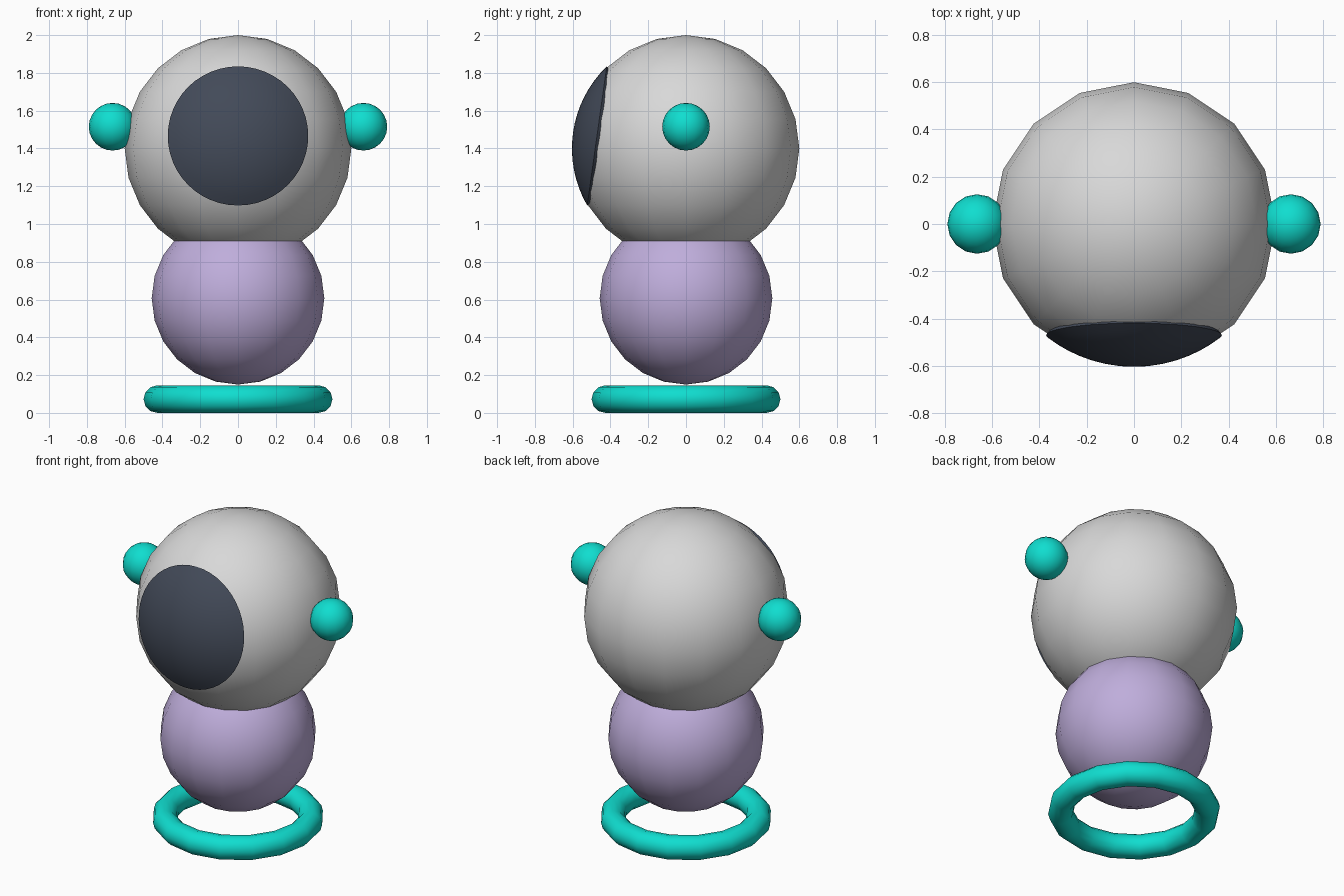
import bpy, bmesh, math
from mathutils import Matrix

if "Cube" in bpy.data.objects:
    bpy.data.objects.remove(bpy.data.objects["Cube"])


def material(name, rgb):
    m = bpy.data.materials.new(name)
    m.diffuse_color = (*rgb, 1)
    m.use_nodes = True
    m.node_tree.nodes["Principled BSDF"].inputs["Base Color"].default_value = m.diffuse_color
    return m


grey = material("light_grey", (0.69, 0.69, 0.69))
purple = material("lavender", (0.52, 0.42, 0.71))
teal = material("teal", (0.005, 0.73, 0.63))
dark = material("dark_slate", (0.055, 0.068, 0.098))


def finish(ob, name, mat):
    ob.name = name
    ob.data.materials.append(mat)
    for p in ob.data.polygons:
        p.use_smooth = True
    return ob


def ball(name, loc, r, mat):
    bpy.ops.mesh.primitive_uv_sphere_add(segments=16, ring_count=12, radius=r, location=loc)
    return finish(bpy.context.object, name, mat)


HEAD_Z, HEAD_R = 1.4, 0.6

# Head, body and ears
ball("head", (0, 0, HEAD_Z), HEAD_R, grey)
ball("body", (0, 0, 0.607), 0.457, purple)
for side, x in (("left", -0.664), ("right", 0.664)):
    ball(side + "_ear", (x, 0, 1.515), 0.126, teal)

# Base ring
bpy.ops.mesh.primitive_torus_add(location=(0, 0, 0.073), major_segments=16, minor_segments=12,
                                 major_radius=0.427, minor_radius=0.073)
finish(bpy.context.object, "base_ring", teal)

# Visor: a thin spherical cap hugging the head, tilted slightly upward
SEGS, RINGS, CAP = 48, 8, math.radians(38)
bm = bmesh.new()
profile = [(0.604, CAP * i / RINGS) for i in range(1, RINGS + 1)] + [(0.58, CAP)]
loops = []
for r, a in profile:
    loops.append([bm.verts.new((r * math.sin(a) * math.cos(t), r * math.sin(a) * math.sin(t), r * math.cos(a)))
                  for t in (2 * math.pi * k / SEGS for k in range(SEGS))])
apex = bm.verts.new((0, 0, 0.604))
for k in range(SEGS):
    n = (k + 1) % SEGS
    bm.faces.new((apex, loops[0][k], loops[0][n]))
    for a, b in zip(loops, loops[1:]):
        bm.faces.new((a[k], b[k], b[n], a[n]))
bm.transform(Matrix.Translation((0, 0, HEAD_Z)) @ Matrix.Rotation(math.radians(82), 4, 'X'))
mesh = bpy.data.meshes.new("visor")
bm.to_mesh(mesh)
bm.free()
visor = bpy.data.objects.new("visor", mesh)
bpy.context.collection.objects.link(visor)
finish(visor, "visor", dark)
bpy.ops.object.select_all(action='DESELECT')
visor.select_set(True)
bpy.context.view_layer.objects.active = visor
bpy.ops.object.shade_smooth_by_angle(angle=math.radians(40))
